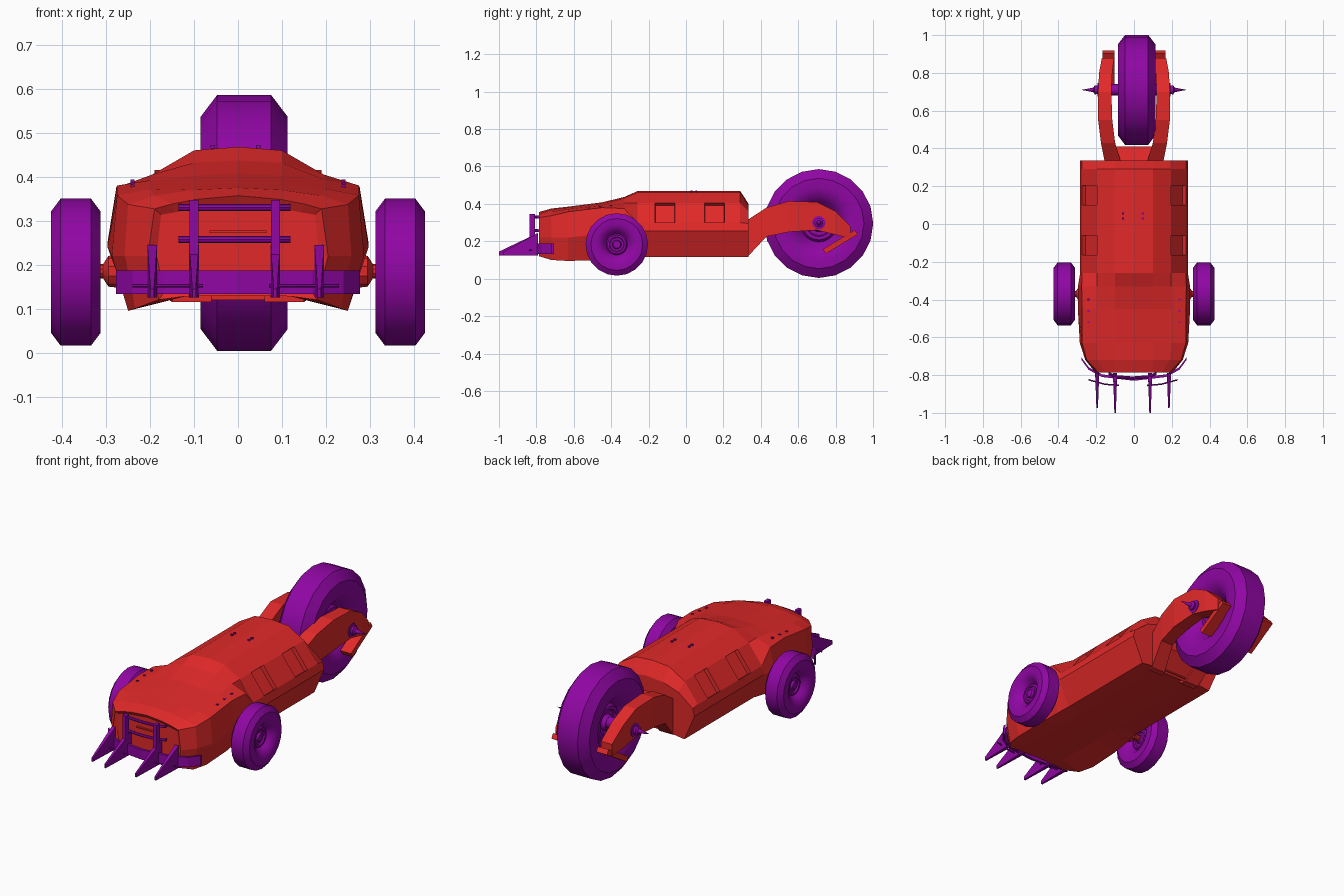
import bpy
import bmesh
import math
from mathutils import Matrix, Vector

cube = bpy.data.objects.get("Cube")
if cube:
    bpy.data.objects.remove(cube, do_unlink=True)


def material(name, color):
    mat = bpy.data.materials.new(name)
    mat.use_nodes = True
    mat.diffuse_color = color
    mat.node_tree.nodes["Principled BSDF"].inputs["Base Color"].default_value = color
    return mat


RED = material("red paint", (0.76, 0.022, 0.022, 1))
PURPLE = material("purple metal", (0.28, 0.002, 0.37, 1))


def finish(name, bm, mat, smooth=0):
    bmesh.ops.recalc_face_normals(bm, faces=bm.faces)
    mesh = bpy.data.meshes.new(name)
    bm.to_mesh(mesh)
    bm.free()
    mesh.materials.append(mat)
    obj = bpy.data.objects.new(name, mesh)
    bpy.context.collection.objects.link(obj)
    if smooth:
        bpy.ops.object.select_all(action="DESELECT")
        obj.select_set(True)
        bpy.context.view_layer.objects.active = obj
        bpy.ops.object.shade_smooth_by_angle(angle=math.radians(smooth))
    return obj


def loft_mesh(rings):
    """Skin a row of closed rings and cap both ends."""
    bm = bmesh.new()
    rows = [[bm.verts.new(p) for p in ring] for ring in rings]
    for a, b in zip(rows, rows[1:]):
        for i in range(len(a)):
            j = (i + 1) % len(a)
            bm.faces.new((a[i], a[j], b[j], b[i]))
    bm.faces.new(rows[0])
    bm.faces.new(rows[-1])
    bmesh.ops.recalc_face_normals(bm, faces=bm.faces)
    return bm


def box(name, size, center, mat, tilt=0):
    bm = bmesh.new()
    bmesh.ops.create_cube(bm, size=1)
    bm.transform(Matrix.Translation(center) @ Matrix.Rotation(tilt, 4, "X")
                 @ Matrix.Diagonal((*size, 1)))
    return finish(name, bm, mat)


def lathe(name, profile, center, mat, segments=20, side=1):
    """Spin (x, radius) pairs about an axis parallel to x."""
    bm = bmesh.new()
    verts = [bm.verts.new((x * side, 0, r)) for x, r in profile]
    edges = [bm.edges.new(pair) for pair in zip(verts, verts[1:])]
    bmesh.ops.spin(bm, geom=verts + edges, axis=(1, 0, 0), cent=(0, 0, 0),
                   angle=math.tau, steps=segments, use_merge=True)
    bmesh.ops.remove_doubles(bm, verts=bm.verts, dist=0.0001)
    bm.transform(Matrix.Translation(center))
    return finish(name, bm, mat, 35)


def tube(name, points, radius, mat):
    """Thin bar along a path that runs mostly in x."""
    rings = [[Vector(p) + Vector((0, math.cos(a), math.sin(a))) * radius
              for a in (math.tau * k / 8 for k in range(8))] for p in points]
    return finish(name, loft_mesh(rings), mat)


# Body: half sections run bottom edge, belt, upper side, shoulder, roof edge, roof centre
CABIN = [(.225, .115), (.285, .255), (.275, .30), (.195, .405), (.1, .46), (0, .468)]
sections = [
    (-.785, [(.18, .12), (.205, .22), (.19, .327), (.15, .338), (.1, .348), (0, .357)]),
    (-.72, [(.235, .1), (.258, .22), (.25, .337), (.19, .357), (.1, .37), (0, .375)]),
    (-.63, [(.25, .095), (.287, .22), (.275, .358), (.2, .372), (.1, .38), (0, .385)]),
    (-.45, [(.245, .1), (.297, .24), (.275, .38), (.2, .392), (.1, .402), (0, .408)]),
    (-.33, [(.235, .108), (.297, .25), (.277, .375), (.195, .405), (.1, .432), (0, .437)]),
]
sections += [(y, CABIN) for y in (-.26, -.165, -.06, .1, .205, .29)]
sections.append((.335, [(.225, .115), (.285, .255), (.275, .295), (.19, .36), (.1, .39), (0, .40)]))

rings = []
for y, half in sections:
    half = [(0, .13), (.12, .128)] + half
    left = [(x, y, z) for x, z in half]
    right = [(-x, y, z) for x, z in reversed(half[1:-1])]
    rings.append(left + right)
body = loft_mesh(rings)

# Recessed side windows and sunken nose panel
windows, nose = [], []
for f in body.faces:
    c = f.calc_center_median()
    if .2 < abs(c.x) < .26 and .33 < c.z < .37 and min(abs(c.y - .15), abs(c.y + .11)) < .02:
        windows.append(f)
    if f.normal.y < -.99:
        nose.append(f)
bmesh.ops.inset_individual(body, faces=windows, thickness=0.002, depth=-0.022)
bmesh.ops.inset_individual(body, faces=nose, thickness=0.02, depth=-0.012)
finish("body", body, RED)
box("nose_slat", (.13, .012, .006), (0, -.777, .275), RED)

# Rear fork: joining block, two arms with end flanges
block = [[(-.13, y, b), (.13, y, b), (.13, y, t), (-.13, y, t)]
         for y, b, t in ((.32, .12, .32), (.41, .215, .30))]
finish("fork_block", loft_mesh(block), RED)
arm = [  # y, top, bottom, inner x, outer x
    (.30, .30, .115, .06, .15), (.33, .315, .118, .07, .155), (.43, .38, .225, .10, .175),
    (.55, .415, .25, .115, .19), (.70, .41, .26, .12, .19), (.80, .36, .235, .115, .185),
    (.88, .28, .215, .105, .17),
]
for side, label in ((1, "left"), (-1, "right")):
    rings = [[(side * xi, y, b), (side * xo, y, b), (side * xo, y, t), (side * xi, y, t)]
             for y, t, b, xi, xo in arm]
    finish(label + "_fork_arm", loft_mesh(rings), RED)
    box(label + "_fork_flange", (.065, .2, .028), (side * .135, .825, .197), RED,
        math.radians(31))
    # Hub rings and spike on the rear axle
    lathe(label + "_hub_spike", [(.0, .03), (.17, .03), (.17, .036), (.192, .036), (.194, .022),
                                 (.208, .024), (.215, .012), (.28, 0)],
          (0, .71, .30), PURPLE, 12, side)


# Wheels: hub, hollow, rounded sidewall, chamfered tread
def wheel(name, center, radius, half_width):
    half = [(.5, 0), (.5, .12), (.3, .15), (.3, .22), (.45, .24), (.45, .3), (.3, .34),
            (.6, .42), (.88, .52), (1, .66), (1, .83), (.62, 1)]
    full = half + [(-x, r) for x, r in reversed(half)]
    lathe(name, [(x * half_width, r * radius) for x, r in full], center, PURPLE, 20)


wheel("rear_wheel", (.014, .71, .295), .291, .099)
for side, label in ((1, "left"), (-1, "right")):
    wheel(label + "_front_wheel", (side * .369, -.37, .183), .167, .056)
    lathe(label + "_front_axle", [(.2, 0), (.2, .045), (.295, .035), (.307, .016), (.36, .016)],
          (0, -.37, .185), RED, 10, side)

# Curved front bumper plate
path = [(-.278, -.72), (-.24, -.772), (-.17, -.81), (0, -.83),
        (.17, -.81), (.24, -.772), (.278, -.72)]
rings = [[(x, y, .133), (x, y + .014, .133), (x, y + .014, .187), (x, y, .187)] for x, y in path]
finish("bumper", loft_mesh(rings), PURPLE)

# Bull bar: posts and bowed cross bars
for x in (-.1, .085):
    box("bar_post", (.02, .03, .22), (x, -.822, .237), PURPLE)
for z in (.257, .33):
    tube("cross_bar", [(-.135, -.79, z), (-.1, -.808, z), (-.008, -.815, z),
                       (.085, -.808, z), (.12, -.79, z)], .008, PURPLE)

# Ram spikes: tapering blades below the bar
for x, tip in ((-.195, -.975), (-.1, -1), (.085, -1), (.185, -.975)):
    base = [(x + sx * .011, -.79, z) for sx, z in ((-1, .125), (1, .125), (1, .245), (-1, .245))]
    point = [(x + sx * .004, tip, z) for sx, z in ((-1, .125), (1, .125), (1, .145), (-1, .145))]
    finish("ram_spike", loft_mesh([base, point]), PURPLE)
for side in (1, -1):
    tube("spike_brace", [(side * .235 - .005, -.825, .152), (side * .15 - .005, -.848, .152),
                         (side * .075 - .005, -.855, .152)], .004, PURPLE)

# Small studs on the hood and roof
for side in (1, -1):
    for y, z in ((-.40, .390), (-.46, .384), (-.52, .378)):
        box("hood_stud", (.01, .01, .008), (side * .24, y, z), PURPLE)
    for y in (.03, .055):
        box("roof_stud", (.01, .01, .008), (side * .052 - .006, y, .468), PURPLE)
